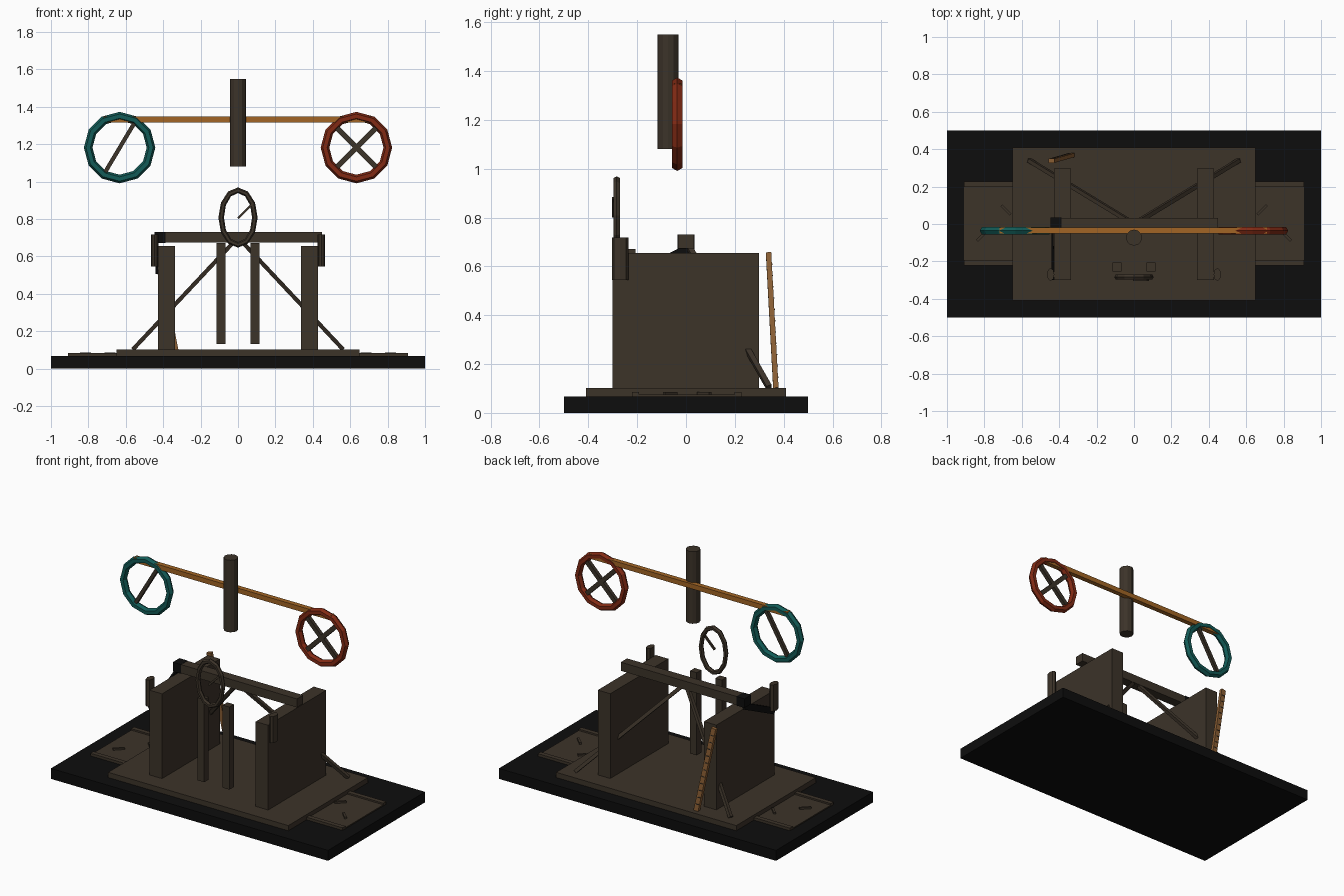
import bpy, bmesh, math
from mathutils import Vector, Matrix

if "Cube" in bpy.data.objects:
    bpy.data.objects.remove(bpy.data.objects["Cube"])


def material(name, rgb):
    m = bpy.data.materials.new(name)
    m.diffuse_color = (*rgb, 1)
    m.use_nodes = True
    m.node_tree.nodes["Principled BSDF"].inputs["Base Color"].default_value = m.diffuse_color
    return m


BROWN = material("dark brown", (0.045, 0.033, 0.022))
BLACK = material("black", (0.004, 0.004, 0.004))
ORANGE = material("orange wood", (0.36, 0.13, 0.018))
TAN = material("tan wood", (0.26, 0.115, 0.035))
TEAL = material("teal", (0.006, 0.105, 0.095))
RED = material("rust red", (0.22, 0.023, 0.007))


def finish(name, bm, mat):
    bmesh.ops.recalc_face_normals(bm, faces=bm.faces)
    me = bpy.data.meshes.new(name)
    bm.to_mesh(me)
    bm.free()
    me.materials.append(mat)
    ob = bpy.data.objects.new(name, me)
    bpy.context.collection.objects.link(ob)
    return ob


def box(name, x, y, z, mat):
    """Box from (min, max) ranges."""
    bm = bmesh.new()
    bmesh.ops.create_cube(bm, size=1)
    for v in bm.verts:
        v.co = Vector([(r[0] + r[1]) / 2 + c * (r[1] - r[0])
                       for c, r in zip(v.co, (x, y, z))])
    return finish(name, bm, mat)


def bar(name, a, b, width, depth, mat, side=(0, 1, 0)):
    """Straight bar between two points; depth is measured along 'side'."""
    a, b = Vector(a), Vector(b)
    d = (b - a).normalized()
    w = d.cross(Vector(side)).normalized()
    s = w.cross(d)
    bm = bmesh.new()
    bmesh.ops.create_cube(bm, size=1)
    for v in bm.verts:
        c = v.co.copy()
        v.co = (a + b) / 2 + d * c.z * (b - a).length + w * c.x * width + s * c.y * depth
    return finish(name, bm, mat)


def post(name, x, y, z, rx, ry, sides, mat):
    bm = bmesh.new()
    bmesh.ops.create_cone(bm, cap_ends=True, segments=sides, radius1=1, radius2=1, depth=1,
                          matrix=Matrix.Translation((x, y, sum(z) / 2)) @
                          Matrix.Diagonal((rx, ry, z[1] - z[0], 1)))
    return finish(name, bm, mat)


def ring(name, centre, rx, rz, minor, mat, sides=12, section=6):
    """Low-poly ring standing in the xz plane."""
    bm = bmesh.new()
    c = Vector(centre)
    loops = []
    for i in range(sides):
        t = math.tau * i / sides
        loop = []
        for j in range(section):
            p = math.tau * j / section
            r = minor * math.cos(p)
            loop.append(bm.verts.new(c + Vector(((rx + r) * math.cos(t), minor * 1.05 * math.sin(p),
                                                 (rz + r) * math.sin(t)))))
        loops.append(loop)
    for i in range(sides):
        p, q = loops[i], loops[(i + 1) % sides]
        for j in range(section):
            k = (j + 1) % section
            bm.faces.new((p[j], p[k], q[k], q[j]))
    return finish(name, bm, mat)


# base slab, platform and the lower tray that sticks out at both ends
box("base", (-1, 1), (-0.5, 0.5), (0, 0.068), BLACK)
box("platform", (-0.65, 0.65), (-0.41, 0.41), (0.068, 0.102), BROWN)
box("tray", (-0.91, 0.91), (-0.222, 0.228), (0.066, 0.075), BROWN)

for s, side in ((-1, "left"), (1, "right")):
    def rng(a, b):
        return tuple(sorted((s * a, s * b)))

    # tray rails and loose sticks
    for y in (-0.207, 0.213):
        box(f"{side}_tray_rail", rng(0.65, 0.91), (y - 0.015, y + 0.015), (0.07, 0.085), BROWN)
    bar(f"{side}_stick_a", (s * 0.66, 0.05, 0.08), (s * 0.71, 0.1, 0.08), 0.014, 0.012, BROWN, (0, 0, 1))
    bar(f"{side}_stick_b", (s * 0.79, -0.04, 0.08), (s * 0.84, -0.09, 0.08), 0.014, 0.012, BROWN, (0, 0, 1))

    # side walls, front uprights, hanging weights, diagonal braces
    box(f"{side}_wall", rng(0.338, 0.428), (-0.3, 0.298), (0.1, 0.655), BROWN)
    box(f"{side}_front_upright", rng(0.067, 0.115), (-0.253, -0.206), (0.133, 0.672), BROWN)
    post(f"{side}_weight", s * 0.446, -0.27, (0.545, 0.718), 0.02, 0.034, 8, BROWN)
    bar(f"{side}_brace", (s * 0.56, 0.34, 0.105), (s * 0.025, 0.015, 0.675), 0.022, 0.022, BROWN)

# top beam with black end and black strap down the left wall
box("top_beam", (-0.39, 0.448), (-0.032, 0.032), (0.674, 0.73), BROWN)
box("beam_end", (-0.447, -0.388), (-0.034, 0.035), (0.672, 0.731), BLACK)
bar("strap", (-0.436, 0.02, 0.675), (-0.434, -0.29, 0.525), 0.04, 0.012, BLACK, (1, 0, 0))

# front dial with its hand
ring("dial_ring", (0, -0.284, 0.808), 0.09, 0.146, 0.015, BROWN)
bar("dial_hand", (0, -0.298, 0.805), (0.075, -0.298, 0.88), 0.012, 0.012, BROWN)

# leaning measuring stick with small tick plates
low, high = Vector((-0.335, 0.368, 0.1)), Vector((-0.442, 0.338, 0.655))
bar("leaning_stick", low, high, 0.032, 0.022, TAN)
for i in range(1, 12):
    p = low.lerp(high, i / 12) + Vector((0, 0.0115, 0))
    bar("stick_tick", p - Vector((0.012, 0, 0)), p + Vector((0.008, 0, 0)), 0.005, 0.004, BROWN)

# floating mast, cross bar and two wheels
post("mast", 0, -0.073, (1.08, 1.55), 0.043, 0.043, 12, BROWN)
bar("cross_bar", (-0.72, -0.034, 1.333), (0.71, -0.034, 1.333), 0.032, 0.032, ORANGE)
WY, WZ = -0.036, 1.182
ring("left_wheel", (-0.633, WY, WZ), 0.168, 0.168, 0.023, TEAL)
ring("right_wheel", (0.633, WY, WZ), 0.168, 0.168, 0.023, RED)
bar("left_spoke", (-0.715, WY, 1.043), (-0.55, WY, 1.32), 0.022, 0.022, BROWN)
for d in (-1, 1):
    bar("right_spoke", (0.633 - d * 0.115, WY, WZ - 0.115),
        (0.633 + d * 0.115, WY, WZ + 0.115), 0.028, 0.024, BROWN)
